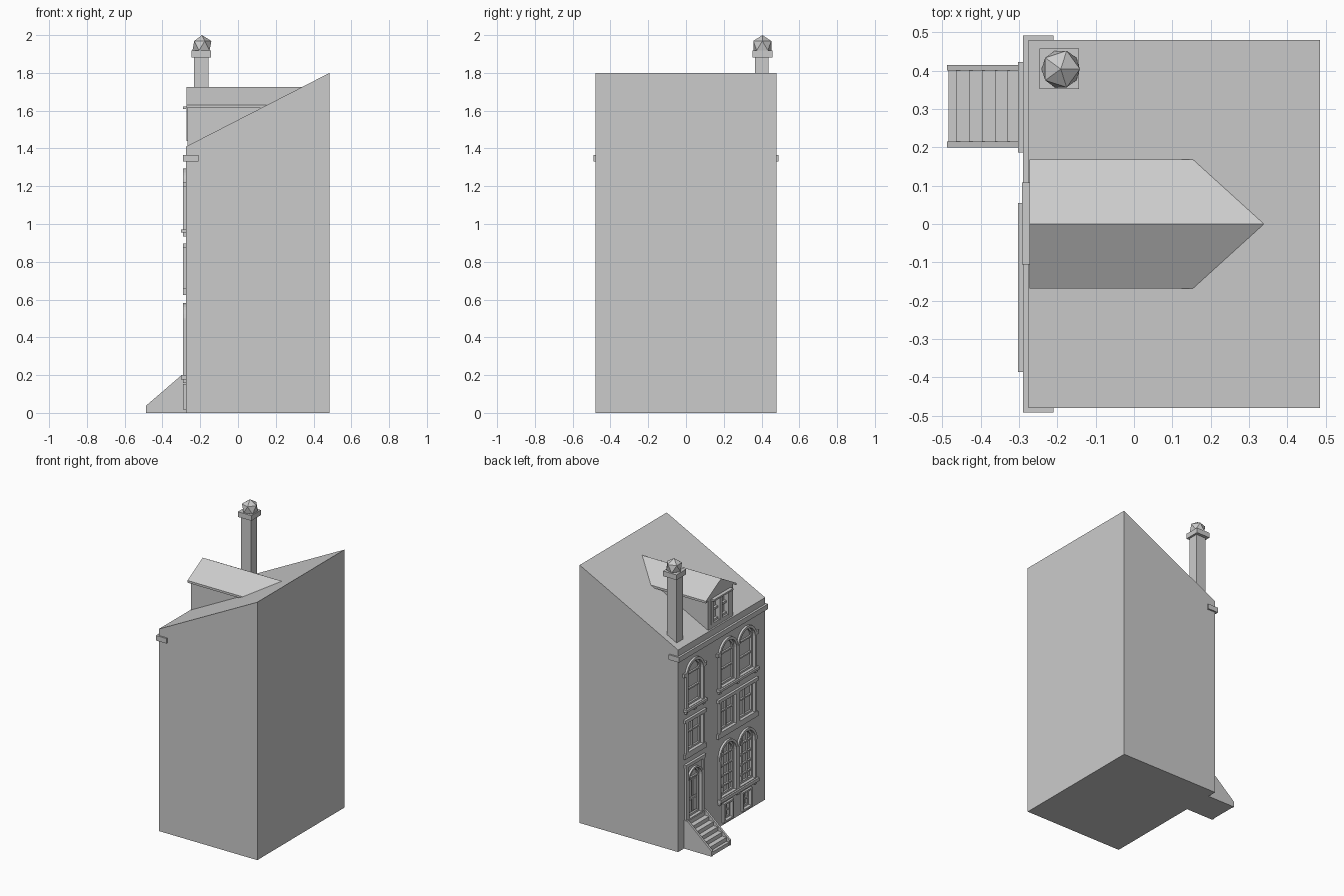
import bpy, bmesh, math

if "Cube" in bpy.data.objects:
    bpy.data.objects.remove(bpy.data.objects["Cube"])

grey = bpy.data.materials.new("stone_grey")
grey.diffuse_color = (0.6, 0.6, 0.6, 1)
grey.use_nodes = True
grey.node_tree.nodes["Principled BSDF"].inputs["Base Color"].default_value = grey.diffuse_color

XF = -0.275          # facade plane, the house faces -x
XG = XF + 0.02       # glass plane inside the openings
XM = -0.29           # outer face of the mouldings


def finish(name, bm):
    bmesh.ops.recalc_face_normals(bm, faces=bm.faces)
    me = bpy.data.meshes.new(name)
    bm.to_mesh(me)
    bm.free()
    me.materials.append(grey)
    ob = bpy.data.objects.new(name, me)
    bpy.context.collection.objects.link(ob)
    return ob


def add_prism(bm, pts, a, b, axis="x"):
    """Extrude a profile along x (points are y, z) or along y (points are x, z)."""
    put = (lambda p, t: (t, p[0], p[1])) if axis == "x" else (lambda p, t: (p[0], t, p[1]))
    lo = [bm.verts.new(put(p, a)) for p in pts]
    hi = [bm.verts.new(put(p, b)) for p in pts]
    bm.faces.new(lo)
    bm.faces.new(hi[::-1])
    for i in range(len(pts)):
        j = (i + 1) % len(pts)
        bm.faces.new((lo[i], hi[i], hi[j], lo[j]))


def add_box(bm, x, y, z):
    add_prism(bm, [(y[0], z[0]), (y[1], z[0]), (y[1], z[1]), (y[0], z[1])], *x)


def add_ring(bm, outer, inner, a, b):
    """Frame between two matching outlines."""
    loops = [[bm.verts.new((x, p[0], p[1])) for p in o]
             for o, x in ((outer, a), (outer, b), (inner, b), (inner, a))]
    n = len(outer)
    for k in range(4):
        A, B = loops[k], loops[(k + 1) % 4]
        for i in range(n):
            j = (i + 1) % n
            bm.faces.new((A[i], A[j], B[j], B[i]))


def outline(c, r, z0, z1, arch, g=0.0):
    """Window outline; z1 is the head, or the spring line of an arch."""
    r += g
    if not arch:
        return [(c - r, z0 - g), (c + r, z0 - g), (c + r, z1 + g), (c - r, z1 + g)]
    curve = [(c + r * math.cos(math.pi * i / 14), z1 + r * math.sin(math.pi * i / 14))
             for i in range(15)]
    return [(c - r, z0 - g), (c + r, z0 - g)] + curve


cut = bmesh.new()


def window(name, c, r, z0, z1, arch=False, cols=(), rows=(), frame=0.018):
    add_prism(cut, outline(c, r, z0, z1, arch), XF - 0.05, XG)
    bm = bmesh.new()
    add_ring(bm, outline(c, r, z0, z1, arch, frame), outline(c, r, z0, z1, arch), XM, XF + 0.002)
    # sash set back in the opening, then the glazing bars
    add_ring(bm, outline(c, r, z0, z1, arch, 0.001), outline(c, r, z0, z1, arch, -0.013),
             XF + 0.007, XG + 0.002)
    for d in cols:
        top = z1 + (math.sqrt(r * r - d * d) if arch else 0)
        add_box(bm, (XF + 0.009, XG + 0.002), (c + d - 0.004, c + d + 0.004), (z0, top))
    for z in rows:
        w = r if z <= z1 else math.sqrt(r * r - (z - z1) ** 2)
        add_box(bm, (XF + 0.008, XG + 0.002), (c - w, c + w), (z - 0.005, z + 0.005))
    finish(name, bm)


def ledge(name, y, z, x=XM):
    bm = bmesh.new()
    add_box(bm, (x, XF + 0.002), y, z)
    return finish(name, bm)


# windows: a single bay and a double bay
SINGLE, DOUBLE = 0.305, (-0.061, -0.267)
R = 0.084
third = dict(z0=0.975, z1=1.193, arch=True, rows=(1.085, 1.193))
second = dict(z0=0.665, z1=0.872, cols=(0,), rows=(0.79,))
window("third_floor_window", SINGLE, R, **third)
window("second_floor_window", SINGLE, R, **second)
for i, c in enumerate(DOUBLE):
    window(f"third_floor_double_window_{i}", c, R, **third)
    window(f"second_floor_double_window_{i}", c, R, **second)
    window(f"first_floor_arched_window_{i}", c, R, 0.205, 0.48, True,
           (-0.03, 0.03), (0.265, 0.335, 0.405, 0.48))
    window(f"basement_window_{i}", c, 0.042, 0.03, 0.14, False, (0,), (0.085,), 0.012)

# sills, lintels and their brackets
for label, y in (("single", (0.195, 0.415)), ("double", (-0.378, 0.047))):
    wide = (y[0] - 0.008, y[1] + 0.008)
    ledge(f"{label}_third_floor_sill", wide, (0.955, 0.972), -0.302)
    ledge(f"{label}_second_floor_sill", wide, (0.625, 0.658))
    ledge(f"{label}_second_floor_lintel", wide, (0.875, 0.897), -0.292)
    for i, p in enumerate((y[0] + 0.015, sum(y) / 2, y[1] - 0.015)):
        ledge(f"{label}_sill_bracket_{i}", (p - 0.01, p + 0.01), (0.935, 0.957))
    for i, p in enumerate((y[0], y[1])):
        ledge(f"{label}_impost_{i}", (p - 0.014, p + 0.014), (1.198, 1.222))
ledge("first_floor_sill", (-0.378, 0.047), (0.178, 0.2), -0.302)
for i, p in enumerate((-0.36, -0.165, 0.03)):
    ledge(f"first_floor_bracket_{i}", (p - 0.01, p + 0.01), (0.158, 0.18))
    ledge(f"first_floor_impost_{i}", (p - 0.012, p + 0.012), (0.467, 0.495))

# front door with arched light above, side pilasters and hood
window("front_door_frame", SINGLE, 0.068, 0.196, 0.455, True, (), (0.455,), 0.012)
bm = bmesh.new()
for s in (-1, 1):
    for z0, z1 in ((0.215, 0.3), (0.32, 0.435)):
        p = SINGLE + s * 0.028
        add_box(bm, (XG - 0.006, XG + 0.002), (p - 0.02, p + 0.02), (z0, z1))
finish("door_panels", bm)
for s in (-1, 1):
    p = SINGLE + s * 0.092
    ledge("door_pilaster", (p - 0.011, p + 0.011), (0.19, 0.56))
ledge("door_hood", (0.195, 0.415), (0.56, 0.583), -0.292)

# house body, a block with a single-pitch roof
bm = bmesh.new()
add_prism(bm, [(XF, 0), (0.485, 0), (0.485, 1.8), (XF, 1.41)], -0.48, 0.48, "y")
body = finish("house_body", bm)

# dormer wall with gable
bm = bmesh.new()
add_prism(bm, [(-0.138, 1.38), (0.138, 1.38), (0.138, 1.635), (0, 1.715), (-0.138, 1.635)],
          -0.268, 0.31)
dormer = finish("dormer_wall", bm)
dcut = bmesh.new()
add_box(dcut, (-0.35, -0.238), (-0.105, 0.105), (1.445, 1.605))


def carve(ob, bm):
    """Cut the openings and keep the result."""
    tool = finish("opening_cutter", bm)
    tool.hide_render = True
    mod = ob.modifiers.new("openings", "BOOLEAN")
    mod.operation, mod.solver, mod.object = "DIFFERENCE", "EXACT", tool
    dg = bpy.context.evaluated_depsgraph_get()
    me = bpy.data.meshes.new_from_object(ob.evaluated_get(dg))
    ob.modifiers.clear()
    ob.data = me
    bpy.data.objects.remove(tool)


carve(body, cut)
carve(dormer, dcut)

# dormer roof, a folded slab running back into the main slope
bm = bmesh.new()
add_prism(bm, [(-0.168, 1.63), (0, 1.725), (0.168, 1.63), (0.168, 1.615), (0, 1.71), (-0.168, 1.615)],
          -0.272, 0.34)
finish("dormer_roof", bm)

# dormer window frame and lintel
bm = bmesh.new()
for p in (-0.094, 0, 0.094):
    add_box(bm, (-0.272, -0.236), (p - 0.013, p + 0.013), (1.44, 1.61))
for z in (1.452, 1.53, 1.598):
    add_box(bm, (-0.255, -0.236), (-0.105, 0.105), (z - 0.007, z + 0.007))
add_box(bm, (-0.292, -0.26), (-0.105, 0.108), (1.61, 1.622))
finish("dormer_window", bm)

# cornice under the eave, wrapping both corners
bm = bmesh.new()
add_prism(bm, [(XM, 1.33), (-0.21, 1.33), (-0.21, 1.365), (XM, 1.365)], -0.491, 0.491, "y")
finish("cornice", bm)

# entrance stairs: two sloped side walls and a stepped block
for i, y in enumerate(((0.2, 0.215), (0.4, 0.415))):
    bm = bmesh.new()
    add_prism(bm, [(-0.488, 0), (XF, 0), (XF, 0.197), (-0.302, 0.197), (-0.488, 0.037)], *y, "y")
    finish(f"stair_side_{i}", bm)
steps = [(XF, 0), (-0.484, 0)]
for i in range(6):
    x0 = -0.484 if i == 0 else -0.497 + 0.0335 * i
    x1 = -0.497 + 0.0335 * (i + 1)
    z = 0.025 + 0.0275 * i
    steps += [(x0, z), (x1, z)]
steps += [(-0.296, 0.192), (XF, 0.192)]
bm = bmesh.new()
add_prism(bm, steps, 0.215, 0.4, "y")
finish("stair_steps", bm)

# chimney shaft, cap and faceted ball
bm = bmesh.new()
add_box(bm, (-0.233, -0.157), (0.366, 0.436), (1.4, 1.885))
finish("chimney_shaft", bm)
bm = bmesh.new()
add_box(bm, (-0.247, -0.143), (0.352, 0.457), (1.882, 1.918))
finish("chimney_cap", bm)
bm = bmesh.new()
bmesh.ops.create_icosphere(bm, subdivisions=1, radius=0.056)
bmesh.ops.translate(bm, verts=bm.verts, vec=(-0.191, 0.404, 1.944))
finish("chimney_ball", bm)
